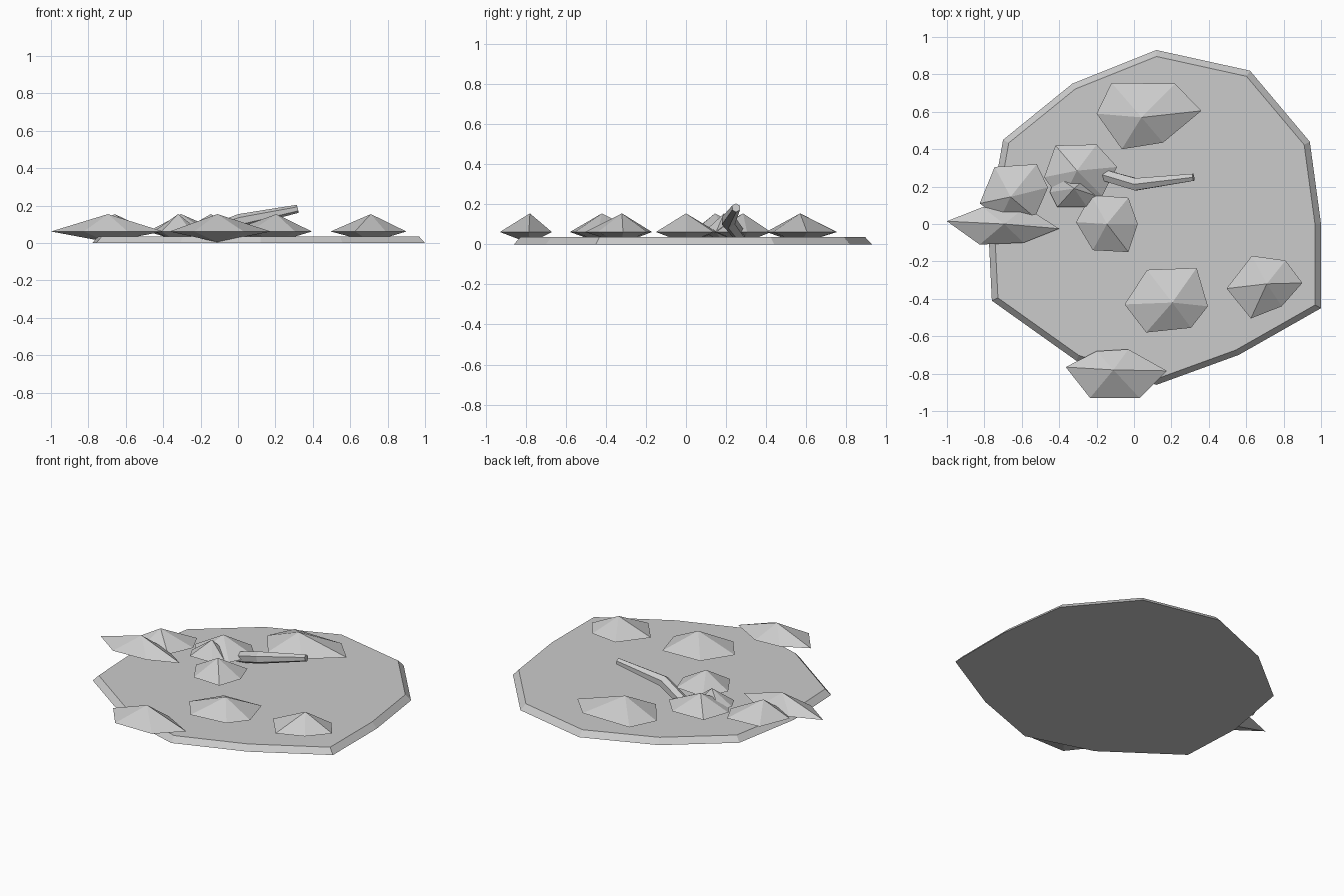
import bpy, bmesh
from mathutils import Vector

if "Cube" in bpy.data.objects:
    bpy.data.objects.remove(bpy.data.objects["Cube"])

grey = bpy.data.materials.new("stone grey")
grey.diffuse_color = (0.6, 0.6, 0.6, 1)
grey.use_nodes = True
grey.node_tree.nodes["Principled BSDF"].inputs["Base Color"].default_value = grey.diffuse_color


def make(name, bm):
    bmesh.ops.recalc_face_normals(bm, faces=bm.faces)
    mesh = bpy.data.meshes.new(name)
    bm.to_mesh(mesh)
    bm.free()
    mesh.materials.append(grey)
    obj = bpy.data.objects.new(name, mesh)
    bpy.context.collection.objects.link(obj)
    return obj


def bridge(bm, a, b):
    for i in range(len(a)):
        j = (i + 1) % len(a)
        bm.faces.new((a[i], a[j], b[j], b[i]))


# Ground slab: irregular twelve-sided plate with a bevelled rim
outline = [(1.0, 0.0), (0.94, 0.44), (0.62, 0.82), (0.12, 0.93), (-0.33, 0.75),
           (-0.70, 0.45), (-0.78, 0.0), (-0.76, -0.41), (-0.31, -0.73),
           (0.12, -0.86), (0.56, -0.70), (1.0, -0.45)]
bm = bmesh.new()
low = [bm.verts.new((x, y, 0)) for x, y in outline]
top = [bm.verts.new((0.12 + (x - 0.12) * 0.963, y * 0.963, 0.036)) for x, y in outline]
bridge(bm, low, top)
bm.faces.new(low)
bm.faces.new(top)
make("ground_slab", bm)


# Mounds: six-sided double pyramids, apex first and then the widest ring
def mound(name, apex, ring):
    bm = bmesh.new()
    peak = bm.verts.new((*apex, 0.155))
    foot = bm.verts.new((*apex, 0.005))
    rim = [bm.verts.new((x, y, 0.062)) for x, y in ring]
    for i in range(len(rim)):
        a, b = rim[i - 1], rim[i]
        bm.faces.new((a, b, peak))
        bm.faces.new((b, a, foot))
    make(name, bm)


mound("back_mound", (0.04, 0.57), [(-0.12, 0.755), (0.22, 0.75), (0.36, 0.605),
      (0.155, 0.435), (-0.065, 0.40), (-0.20, 0.59)])
mound("inner_mound", (-0.305, 0.285), [(-0.42, 0.42), (-0.20, 0.425), (-0.09, 0.305),
      (-0.17, 0.15), (-0.39, 0.12), (-0.48, 0.25)])
mound("small_mound", (-0.32, 0.19), [(-0.42, 0.26), (-0.25, 0.25), (-0.20, 0.15),
      (-0.25, 0.09), (-0.41, 0.09), (-0.45, 0.17)])
mound("left_mound", (-0.66, 0.145), [(-0.745, 0.305), (-0.52, 0.32), (-0.46, 0.195),
      (-0.53, 0.035), (-0.715, 0.03), (-0.825, 0.11)])
mound("outer_left_mound", (-0.695, 0.0), [(-1.0, 0.015), (-0.81, 0.09), (-0.58, 0.09),
      (-0.40, -0.025), (-0.59, -0.10), (-0.825, -0.11)])
mound("centre_mound", (-0.145, 0.0), [(-0.23, 0.155), (-0.03, 0.14), (0.02, 0.0),
      (-0.03, -0.15), (-0.22, -0.14), (-0.31, 0.01)])
mound("front_mound", (0.205, -0.42), [(0.07, -0.245), (0.335, -0.235), (0.395, -0.44),
      (0.305, -0.555), (0.065, -0.58), (-0.05, -0.43)])
mound("right_mound", (0.71, -0.32), [(0.63, -0.17), (0.81, -0.195), (0.90, -0.315),
      (0.79, -0.44), (0.625, -0.505), (0.495, -0.345)])
mound("edge_mound", (-0.11, -0.78), [(-0.20, -0.68), (-0.03, -0.67), (0.175, -0.785),
      (0.03, -0.93), (-0.235, -0.93), (-0.365, -0.765)])

# Bent stick: tapered six-sided tube rising from the mounds
path = [Vector((-0.175, 0.265, 0.05)), Vector((0.01, 0.212, 0.118)), Vector((0.318, 0.25, 0.183))]
radii = [0.034, 0.038, 0.022]
bm = bmesh.new()
rings = []
for i, (p, r) in enumerate(zip(path, radii)):
    along = path[min(i + 1, 2)] - path[max(i - 1, 0)]
    turn = along.to_track_quat('Z', 'Y')
    circle = bmesh.ops.create_circle(bm, segments=6, radius=r)["verts"]
    for v in circle:
        v.co = p + turn @ v.co
    rings.append(circle)
bridge(bm, rings[0], rings[1])
bridge(bm, rings[1], rings[2])
bm.faces.new(rings[0])
bm.faces.new(rings[2])
make("bent_stick", bm)
